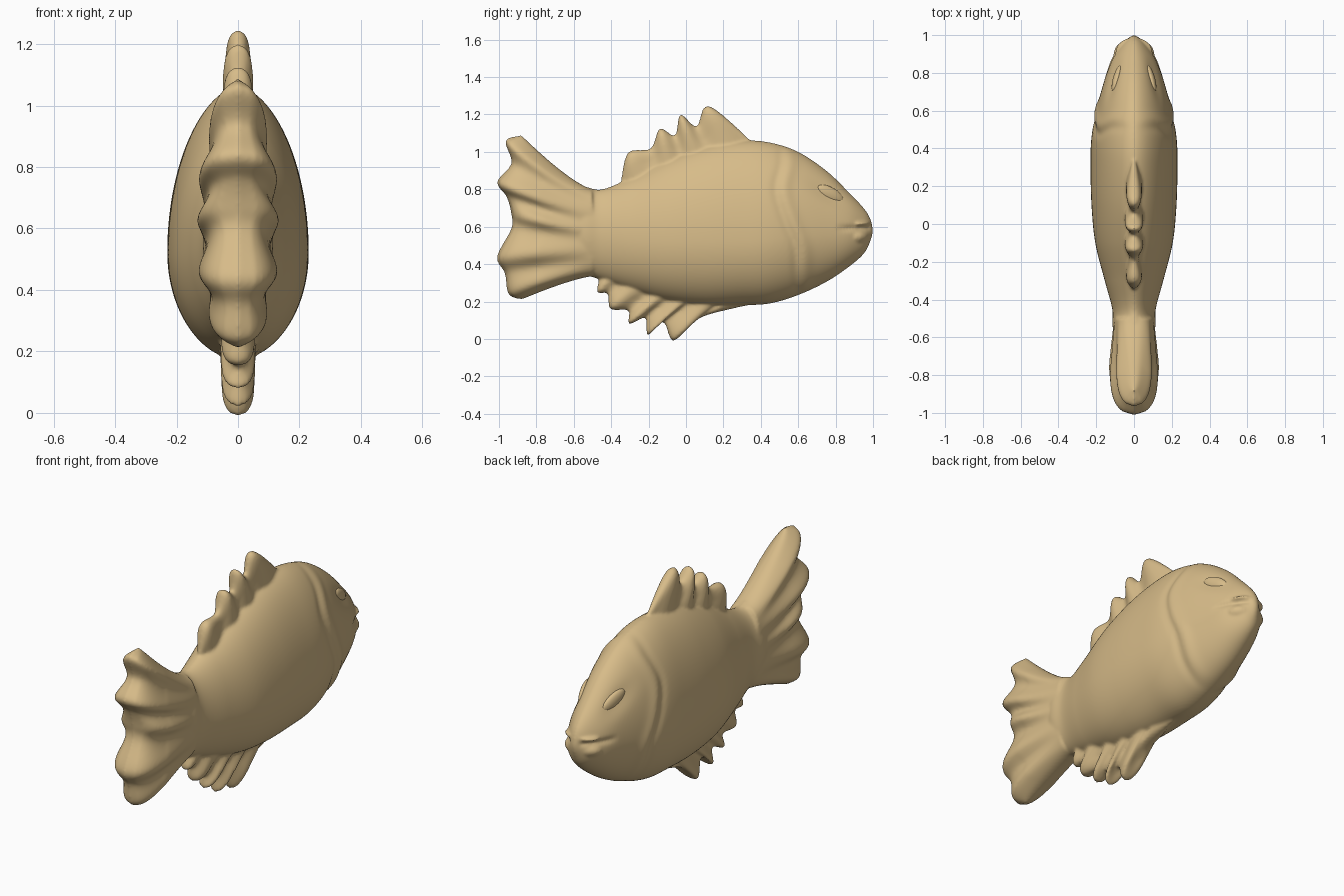
import bpy, bmesh, math
from mathutils import Vector

if "Cube" in bpy.data.objects:
    bpy.data.objects.remove(bpy.data.objects["Cube"])


def spline(pts, u):
    # smooth curve through points, u in 0..1
    n = len(pts) - 1
    i = min(int(u * n), n - 1)
    f = u * n - i
    p = [Vector(pts[min(max(i + k, 0), n)]) for k in (-1, 0, 1, 2)]
    return 0.5 * (2 * p[1] + (p[2] - p[0]) * f + (2 * p[0] - 5 * p[1] + 4 * p[2] - p[3]) * f ** 2
                  + (3 * p[1] - p[0] - 3 * p[2] + p[3]) * f ** 3)


def skin(name, rings):
    # closed surface through a row of closed rings
    bm = bmesh.new()
    grid = [[bm.verts.new(p) for p in r] for r in rings]
    m = len(grid[0])
    for a, b in zip(grid, grid[1:]):
        for k in range(m):
            bm.faces.new((a[k], a[(k + 1) % m], b[(k + 1) % m], b[k]))
    bm.faces.new(grid[0])
    bm.faces.new(grid[-1][::-1])
    bmesh.ops.remove_doubles(bm, verts=bm.verts, dist=0.0004)
    bmesh.ops.recalc_face_normals(bm, faces=bm.faces)
    me = bpy.data.meshes.new(name)
    bm.to_mesh(me)
    bm.free()
    ob = bpy.data.objects.new(name, me)
    bpy.context.collection.objects.link(ob)
    return ob


def fin(name, base, edge, thick, ridge, bend=1.0, root=1.0, full=4.0, nt=150, ns=30):
    # ribbed fin between a base line and an edge of alternating notches and tips
    rings, ribs = [], (len(edge) - 1) / 2
    for i in range(nt + 1):
        t = i / nt
        b, e = spline(base, t), spline(edge, t)
        side = []
        for j in range(ns + 1):
            s = j / ns
            rib = 1 - ridge * min(1, 1.6 * s) * (0.5 + 0.5 * math.cos(2 * math.pi * ribs * t))
            grow = root + (1 - root) * min(1, 1.7 * s)
            w = thick * grow * rib * math.sqrt(max(0, 1 - abs(2 * t - 1) ** full)) * math.sqrt(1 - s ** 7)
            side.append((w, b.x + (e.x - b.x) * s, b.y + (e.y - b.y) * s ** bend))
        rings.append(side + [(-x, y, z) for x, y, z in reversed(side)])
    return skin(name, rings)


# Body stations: y, top, bottom, half width, height of widest point
STATIONS = [(-.70, .82, .39, .07, .58), (-.55, .815, .345, .112, .57), (-.45, .80, .315, .115, .55),
            (-.3, .86, .26, .155, .53), (-.1, .96, .20, .205, .52), (.1, 1.03, .175, .225, .52),
            (.3, 1.06, .18, .23, .52), (.45, 1.05, .19, .226, .53), (.6, 1.0, .235, .20, .55),
            (.75, .90, .305, .16, .56), (.87, .785, .385, .12, .56), (.95, .70, .455, .07, .56),
            (.985, .645, .52, .03, .575), (1.0, .59, .57, .003, .58)]
GILL = [(.62, .2), (.61, .35), (.60, .5), (.54, .65), (.50, .8), (.53, .95)]


def bump(d, r):
    return math.exp(-(d / r) ** 2)


rings = []
for i in range(321):
    y, top, bot, w, zc = spline(STATIONS, i / 320)
    ring = []
    for k in range(128):
        a = 2 * math.pi * k / 128
        s, c = math.sin(a), math.cos(a)
        z = zc + s * ((top - zc) if s > 0 else (zc - bot))
        # gill cover edge, hollow round the eye and mouth slit
        g = y - spline(GILL, min(max((z - .2) / .75, 0), 1)).x
        side = abs(c) ** 0.5
        d = -.008 * bump(g + .02, .025) + .009 * bump(g - .03, .035)
        d -= .014 * bump(math.hypot((y - .77) / .1, (z - .77 + .5 * (y - .77)) / .05), 1)
        if .8 < y < .985:
            d -= .014 * bump(z - .592, .012) * min(1, (y - .8) / .06)
        x = w * abs(c) ** (1.15 if s > 0 else 1.05)
        ring.append((math.copysign(max(x + d * side, 0), c) if abs(c) > 1e-6 else 0, y, z))
    rings.append(ring)
body = skin("fish_body", rings)

# Tail, back fin and belly fin
tail = fin("tail_fin", [(-.50, .80), (-.50, .58), (-.50, .335)],
           [(-.88, 1.09), (-.965, 1.06), (-.935, .94), (-1.01, .84), (-.96, .76), (-.935, .67),
            (-.935, .59), (-1.01, .44), (-.97, .35), (-.95, .24), (-.88, .21)],
           .135, .25, 1.3, .78, 2.8)
dorsal = fin("back_fin", [(.34, .98), (.1, .92), (-.1, .86), (-.32, .77)],
             [(.37, 1.04), (.125, 1.245), (.055, 1.14), (-.03, 1.2), (-.06, 1.09), (-.14, 1.125),
              (-.19, 1.02), (-.31, .995), (-.35, .83)], .05, .45)
belly = fin("belly_fin", [(.36, .24), (.1, .25), (-.15, .30), (-.43, .40)],
            [(.38, .19), (.12, .13), (.03, .08), (-.07, -.01), (-.125, .09), (-.205, .02), (-.22, .11),
             (-.305, .08), (-.31, .15), (-.405, .16), (-.42, .24), (-.475, .25), (-.46, .33)], .057, .45)


def blob(name, loc, size, tilt=0, turn=0):
    bpy.ops.mesh.primitive_uv_sphere_add(segments=40, ring_count=20, radius=1, location=loc,
                                         rotation=(tilt, 0, turn))
    ob = bpy.context.object
    ob.name, ob.scale = name, size
    bpy.ops.object.shade_smooth()
    return ob


# Lips and almond eyes
upper = blob("upper_lip", (0, .915, .615), (.1, .074, .018), math.radians(4))
lower = blob("lower_lip", (0, .90, .545), (.108, .082, .054), math.radians(6))
eyes = [blob(n + "_eye", (s * .09, .77, .773), (.021, .082, .038), math.radians(-28), s * .27)
        for s, n in ((1, "right"), (-1, "left"))]

# Fuse the parts into one softly sculpted skin
bpy.ops.object.select_all(action='DESELECT')
for ob in (body, tail, dorsal, belly, upper, lower):
    ob.select_set(True)
bpy.context.view_layer.objects.active = body
bpy.ops.object.join()
rm = body.modifiers.new("fuse", 'REMESH')
rm.mode, rm.voxel_size, rm.use_smooth_shade = 'VOXEL', .008, True
sm = body.modifiers.new("soften", 'SMOOTH')
sm.factor, sm.iterations = .5, 6

# Tan colour
tan = bpy.data.materials.new("tan")
tan.diffuse_color = (.68, .5, .25, 1)
tan.use_nodes = True
tan.node_tree.nodes["Principled BSDF"].inputs["Base Color"].default_value = tan.diffuse_color
for ob in [body] + eyes:
    ob.data.materials.clear()
    ob.data.materials.append(tan)
